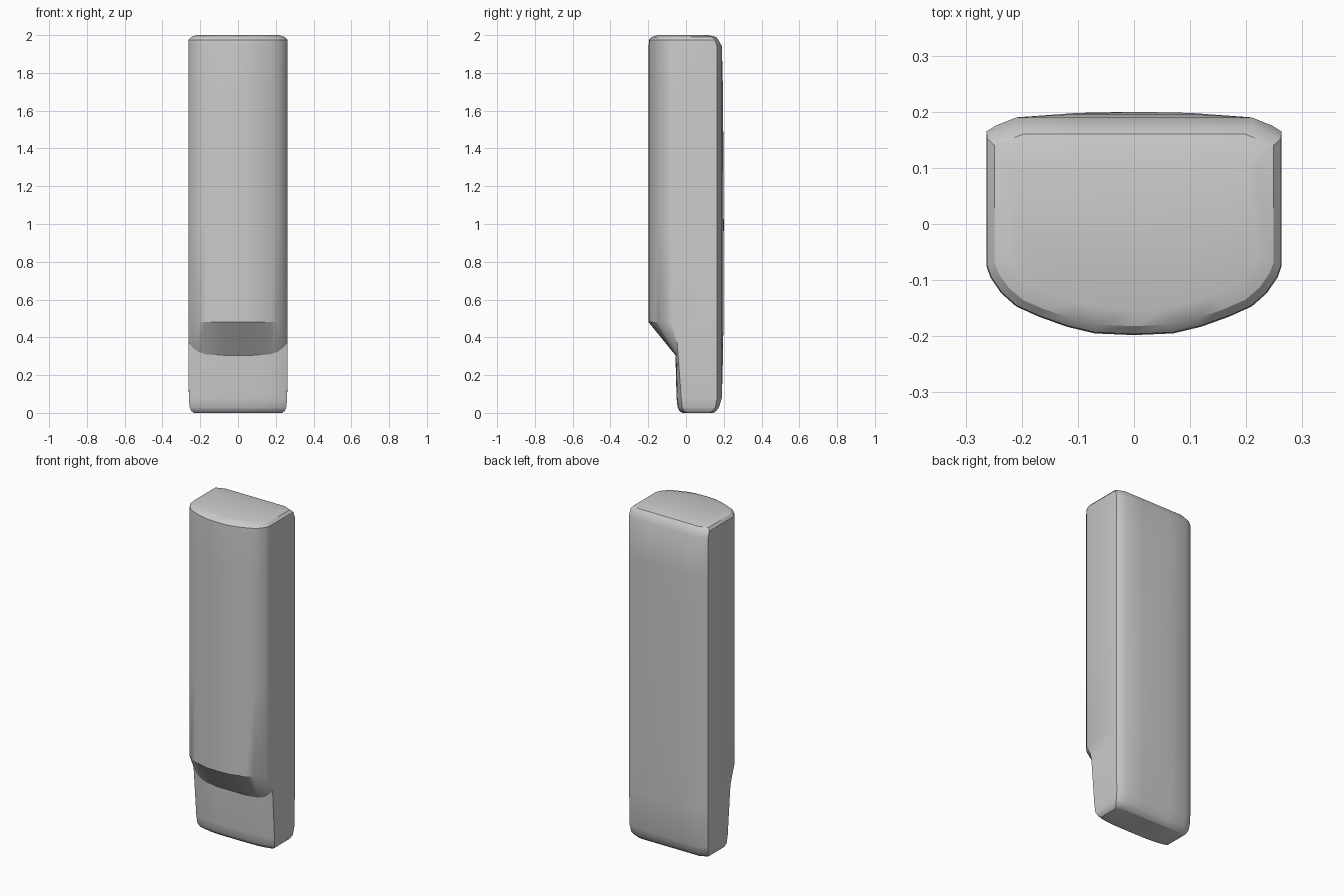
import bpy, bmesh

# Right half of the horizontal outline, from front middle round to back middle
HALF = [(0, -0.198), (0.07, -0.195), (0.12, -0.183), (0.17, -0.165),
        (0.21, -0.147), (0.237, -0.123), (0.256, -0.095), (0.263, -0.075),
        (0.263, 0.165), (0.245, 0.176), (0.21, 0.19), (0.1, 0.198), (0, 0.2)]
OUTLINE = HALF + [(-x, y) for x, y in HALF[-2:0:-1]]

# Levels: z, x scale, front scale, back limit, front limit at middle, at sides, side lift
LEVELS = [
    (0.000, 0.89, 1, 0.145, -0.020, 0.000, 0),
    (0.010, 0.94, 1, 0.160, -0.034, -0.010, 0),
    (0.030, 0.975, 1, 0.175, -0.045, -0.020, 0),
    (0.080, 0.99, 1, 0.190, -0.050, -0.025, 0),
    (0.305, 1, 1, 0.196, -0.056, -0.047, 0.07),
    (0.480, 1, 1, 0.198, -0.300, -0.300, 0),
    (1.000, 1, 1, 0.200, -0.300, -0.300, 0),
    (1.700, 1, 1, 0.196, -0.300, -0.300, 0),
    (1.940, 1, 1, 0.190, -0.300, -0.300, 0),
    (1.975, 0.995, 0.99, 0.172, -0.300, -0.300, 0),
    (1.990, 0.945, 0.92, 0.160, -0.300, -0.300, 0),
    (2.000, 0.83, 0.77, 0.117, -0.300, -0.300, 0),
]


def ring(bm, z, sx, sy, back, mid, side, lift):
    verts = []
    for x, y in OUTLINE:
        t = abs(x) / 0.263
        h = z
        if y < 0:
            y = max(y * sy, mid + (side - mid) * t ** 4)
            h += lift * t ** 6
        else:
            # keep the corner chamfer when the back edge is rounded in
            y = min(y, back - max(0, t - 0.8) * 0.1)
        verts.append(bm.verts.new((x * sx, y, h)))
    return verts


# Body: long domed handle with a stepped flat foot and rounded ends
bm = bmesh.new()
rings = [ring(bm, *level) for level in LEVELS]
n = len(OUTLINE)
for lower, upper in zip(rings, rings[1:]):
    for i in range(n):
        j = (i + 1) % n
        bm.faces.new((lower[i], lower[j], upper[j], upper[i]))
bm.faces.new(rings[0][::-1])
bm.faces.new(rings[-1])
bmesh.ops.recalc_face_normals(bm, faces=bm.faces)
mesh = bpy.data.meshes.new("body")
bm.to_mesh(mesh)
bm.free()
body = bpy.data.objects.new("body", mesh)
bpy.context.collection.objects.link(body)
bpy.context.view_layer.objects.active = body
body.select_set(True)
bpy.ops.object.shade_smooth_by_angle(angle=0.5)
